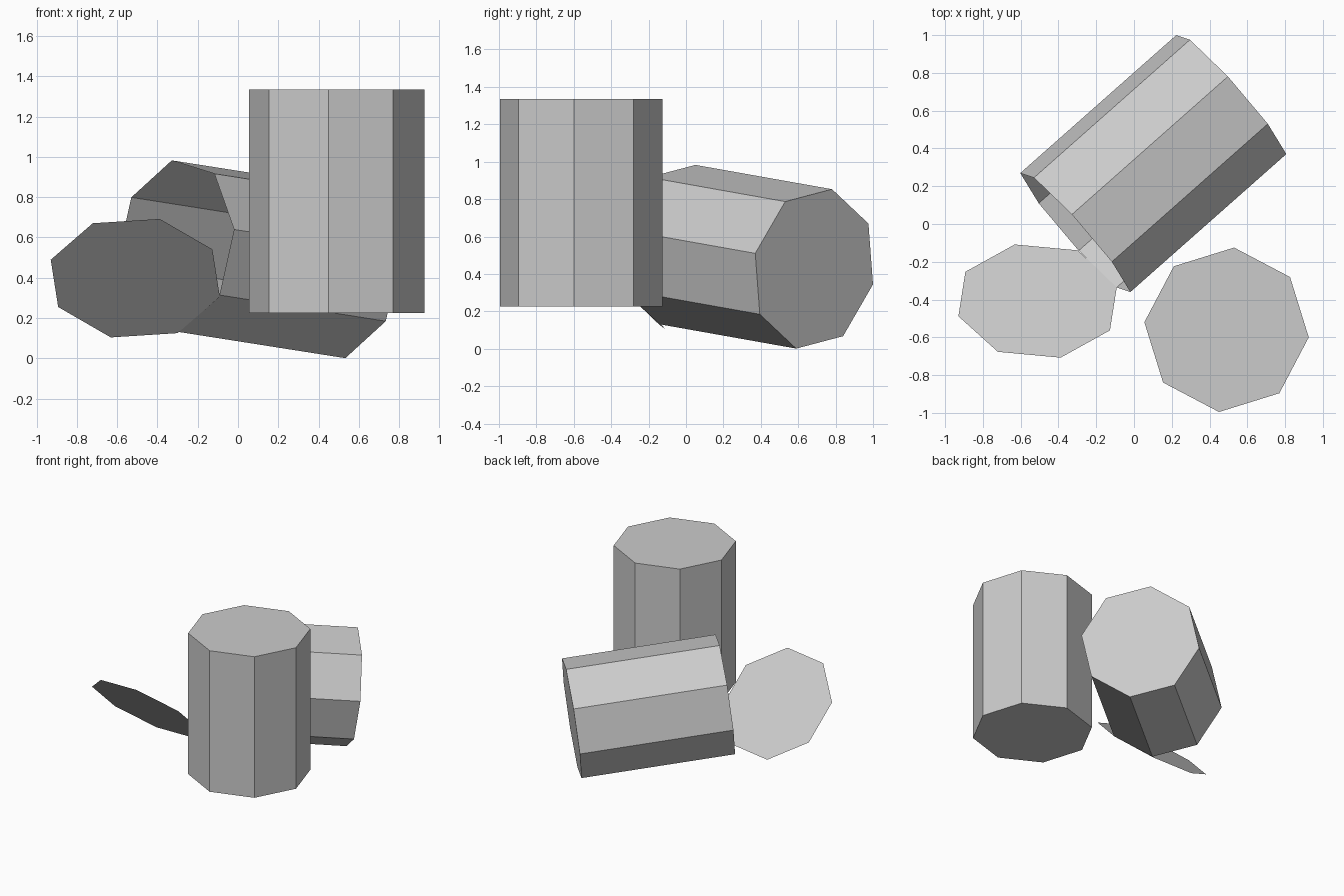
import bpy
import bmesh
from math import cos, sin, tau
from mathutils import Vector

SIDES = 8
RADIUS = 0.437
HEIGHT = 1.11

cube = bpy.data.objects.get("Cube")
if cube:
    bpy.data.objects.remove(cube, do_unlink=True)

# One plain grey for every part
grey = bpy.data.materials.new("plain grey")
grey.use_nodes = True
colour = (0.6, 0.6, 0.6, 1.0)
grey.diffuse_color = colour
grey.node_tree.nodes["Principled BSDF"].inputs["Base Color"].default_value = colour


def ring(bm, centre, axis, corner):
    """Corners of an octagon around centre, counter-clockwise about axis."""
    axis = Vector(axis).normalized()
    u = Vector(corner)
    u = (u - axis * u.dot(axis)).normalized()
    w = axis.cross(u)
    angles = [tau * i / SIDES for i in range(SIDES)]
    return [bm.verts.new(Vector(centre) + RADIUS * (u * cos(a) + w * sin(a)))
            for a in angles]


def finish(name, bm):
    mesh = bpy.data.meshes.new(name)
    bm.to_mesh(mesh)
    bm.free()
    mesh.materials.append(grey)
    obj = bpy.data.objects.new(name, mesh)
    bpy.context.collection.objects.link(obj)
    return obj


def can(name, base, axis, corner, closed_top):
    """Thin-walled can rising from its closed base along axis."""
    bm = bmesh.new()
    low = ring(bm, base, axis, corner)
    top_centre = Vector(base) + Vector(axis).normalized() * HEIGHT
    high = ring(bm, top_centre, axis, corner)
    for i in range(SIDES):
        j = (i + 1) % SIDES
        bm.faces.new((low[i], low[j], high[j], high[i]))
    bm.faces.new(low[::-1])
    if closed_top:
        bm.faces.new(high)
    return finish(name, bm)


# Sealed can standing upright
can("upright_can", (0.49, -0.56, 0.225), (0, 0, 1), (0.435, -0.04, 0), True)

# Tipped can with its mouth open towards the front right
can("open_can", (0.515, 0.685, 0.427), (-0.744, -0.658, 0.117),
    (-0.02, 0.095, 0.43), False)

# Single-sheet lid folded down from the rim of the open can
bm = bmesh.new()
bm.faces.new(ring(bm, (-0.51, -0.408, 0.398), (0.02, 0.705, 0.71),
                  (-0.42, -0.08, 0.092)))
finish("folded_lid", bm)
